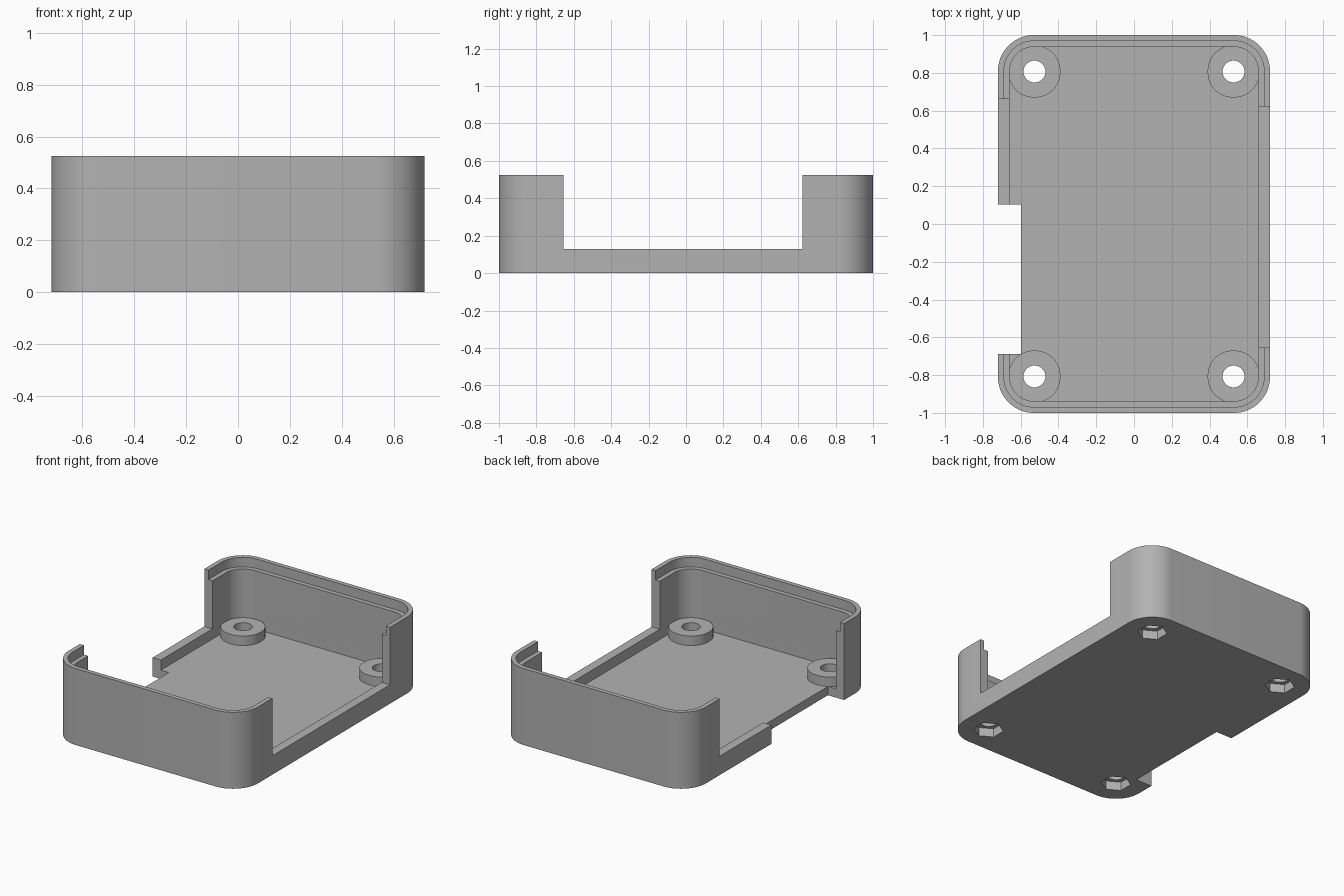
import bpy
import bmesh
from math import cos, sin, pi

cube = bpy.data.objects.get("Cube")
if cube:
    bpy.data.objects.remove(cube, do_unlink=True)

grey = bpy.data.materials.new("plain grey")
grey.use_nodes = True
grey.diffuse_color = (0.45, 0.45, 0.45, 1)
grey.node_tree.nodes["Principled BSDF"].inputs["Base Color"].default_value = (0.45, 0.45, 0.45, 1)


def prism(name, outline, z0, z1):
    """Extrude a closed outline from z0 up to z1."""
    bm = bmesh.new()
    base = bm.faces.new([bm.verts.new((x, y, z0)) for x, y in outline])
    top = bmesh.ops.extrude_face_region(bm, geom=[base])["geom"]
    bmesh.ops.translate(bm, vec=(0, 0, z1 - z0),
                        verts=[g for g in top if isinstance(g, bmesh.types.BMVert)])
    bmesh.ops.recalc_face_normals(bm, faces=bm.faces)
    mesh = bpy.data.meshes.new(name)
    bm.to_mesh(mesh)
    bm.free()
    mesh.materials.append(grey)
    obj = bpy.data.objects.new(name, mesh)
    bpy.context.collection.objects.link(obj)
    return obj


def polygon(cx, cy, r, n, turn=0.0):
    return [(cx + r * cos(turn + 2 * pi * i / n), cy + r * sin(turn + 2 * pi * i / n))
            for i in range(n)]


def rounded(cx, cy, hx, hy, r, steps=16):
    """Rectangle outline with rounded corners."""
    points = []
    for k, (sx, sy) in enumerate([(1, 1), (-1, 1), (-1, -1), (1, -1)]):
        for i in range(steps + 1):
            a = (k + i / steps) * pi / 2
            points.append((cx + sx * (hx - r) + r * cos(a), cy + sy * (hy - r) + r * sin(a)))
    return points


def block(name, x0, x1, y0, y1, z0, z1):
    return prism(name, [(x0, y0), (x1, y0), (x1, y1), (x0, y1)], z0, z1)


def combine(target, tool, operation):
    """Apply one boolean and discard the tool."""
    mod = target.modifiers.new(operation, "BOOLEAN")
    mod.operation = operation
    mod.solver = "EXACT"
    mod.object = tool
    bpy.context.view_layer.update()
    graph = bpy.context.evaluated_depsgraph_get()
    mesh = bpy.data.meshes.new_from_object(target.evaluated_get(graph))
    target.modifiers.clear()
    target.data = mesh
    bpy.data.objects.remove(tool, do_unlink=True)


# Tray with rounded corners, hollowed, with a stepped lip round the rim
HX, HY, HEIGHT, RADIUS = 0.72, 1.0, 0.525, 0.19
FLOOR, LOW = 0.06, 0.13
tray = prism("case_tray", rounded(0, 0, HX, HY, RADIUS), 0, HEIGHT)
for inset, z in [(0.062, FLOOR), (0.031, 0.46)]:
    combine(tray, prism("hollow", rounded(0, 0, HX - inset, HY - inset, RADIUS - inset), z, 0.7),
            "DIFFERENCE")

# Corner screw pads, with through holes and hexagonal nut pockets underneath
corners = [(sx * 0.527, sy * 0.807) for sx in (1, -1) for sy in (1, -1)]
for x, y in corners:
    combine(tray, prism("pad", rounded(x, y, 0.137, 0.137, 0.132), 0.03, 0.125), "UNION")
for x, y in corners:
    combine(tray, prism("hole", polygon(x, y, 0.058, 40), -0.1, 0.3), "DIFFERENCE")
    combine(tray, prism("pocket", polygon(x, y, 0.095, 6, pi / 6), -0.1, 0.06), "DIFFERENCE")

# Side openings: one low cut on each side, and one slot through the floor
combine(tray, block("left_opening", 0.6, 0.9, -0.655, 0.622, LOW, 0.8), "DIFFERENCE")
combine(tray, block("right_opening", -0.9, -0.6, -0.688, 0.662, LOW, 0.8), "DIFFERENCE")
combine(tray, block("right_slot", -0.9, -0.597, -0.688, 0.102, -0.1, 0.8), "DIFFERENCE")

# Smooth round corners, sharp edges
bpy.ops.object.select_all(action="DESELECT")
tray.select_set(True)
bpy.context.view_layer.objects.active = tray
bpy.ops.object.shade_smooth_by_angle(angle=pi / 6)
